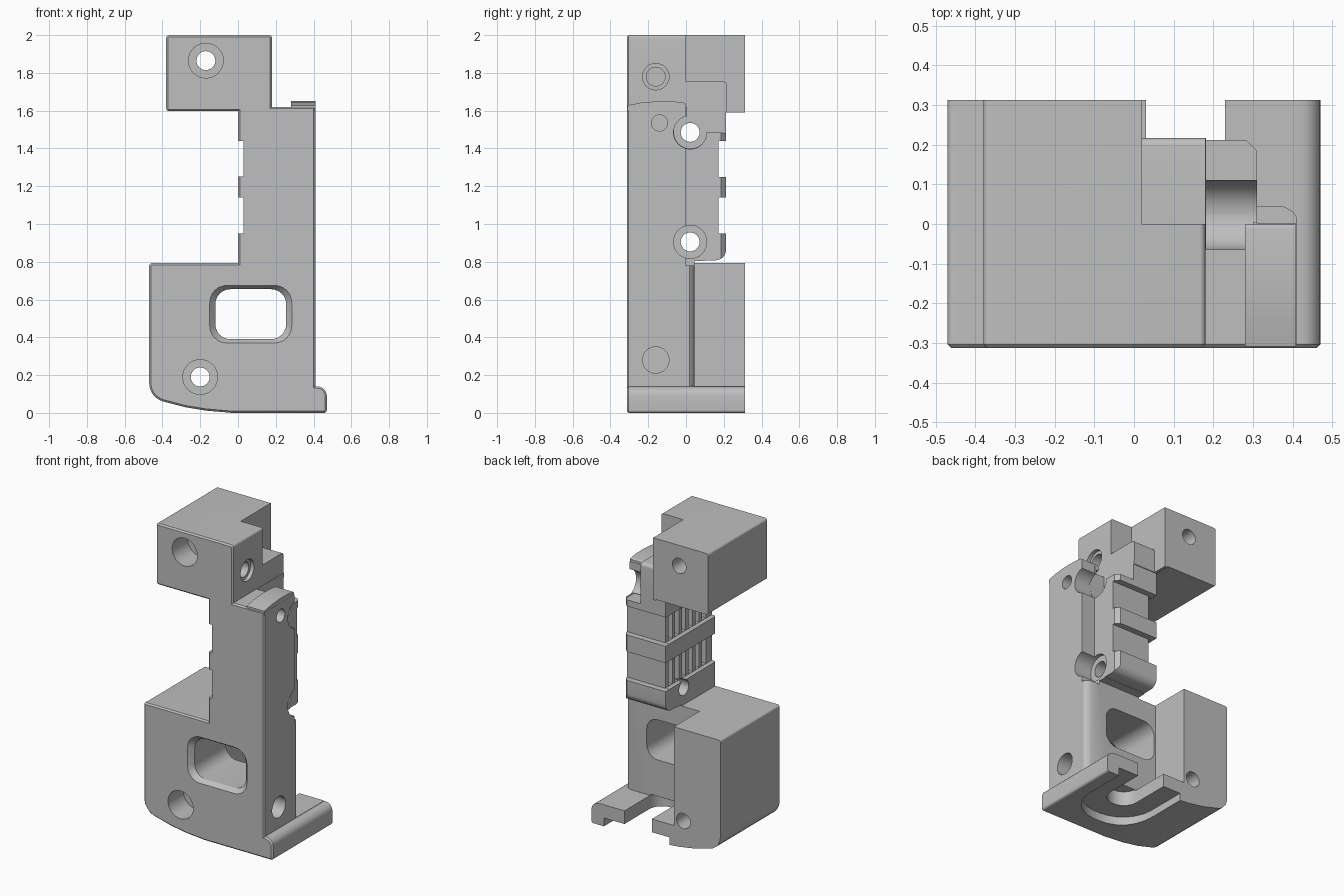
import bpy, bmesh, math
from mathutils import Vector

cube = bpy.data.objects.get("Cube")
if cube:
    bpy.data.objects.remove(cube, do_unlink=True)

grey = bpy.data.materials.new("plain grey")
grey.use_nodes = True
COLOUR = (0.52, 0.52, 0.52, 1)
grey.diffuse_color = COLOUR
grey.node_tree.nodes["Principled BSDF"].inputs["Base Color"].default_value = COLOUR


def fillet(points, steps=6):
    """Outline from (u, v) or (u, v, radius) corners."""
    out = []
    for i, p in enumerate(points):
        c = Vector(p[:2])
        if len(p) < 3:
            out.append(c)
            continue
        a = (Vector(points[i - 1][:2]) - c).normalized()
        b = (Vector(points[(i + 1) % len(points)][:2]) - c).normalized()
        half = a.angle(b) / 2
        reach = p[2] / math.tan(half)
        mid = c + (a + b).normalized() * p[2] / math.sin(half)
        s, e = c + a * reach - mid, c + b * reach - mid
        sweep = s.angle(e)
        for k in range(steps + 1):
            t = k / steps
            out.append(mid + (s * math.sin((1 - t) * sweep) + e * math.sin(t * sweep)) / math.sin(sweep))
    return out


def prism(name, axis, points, lo, hi, front_bevel=0, flare=0):
    """Extrude an outline along an axis; flare widens the low end."""
    outline = fillet(points)
    mid = sum(outline, Vector((0, 0))) / len(outline)

    def place(p, d):
        return {"x": (d, p[0], p[1]), "y": (p[0], d, p[1]), "z": (p[0], p[1], d)}[axis]

    bm = bmesh.new()
    low = [bm.verts.new(place(mid + (p - mid) * (1 + flare), lo)) for p in outline]
    high = [bm.verts.new(place(p, hi)) for p in outline]
    cap = bm.faces.new(low)
    bm.faces.new(high)
    n = len(low)
    for i in range(n):
        j = (i + 1) % n
        bm.faces.new((low[i], low[j], high[j], high[i]))
    bmesh.ops.recalc_face_normals(bm, faces=bm.faces)
    if front_bevel:
        bmesh.ops.bevel(bm, geom=list(cap.edges), offset=front_bevel, segments=1,
                        affect="EDGES", clamp_overlap=True)
    mesh = bpy.data.meshes.new(name)
    bm.to_mesh(mesh)
    bm.free()
    obj = bpy.data.objects.new(name, mesh)
    bpy.context.collection.objects.link(obj)
    mesh.materials.append(grey)
    return obj


def rect(u0, u1, v0, v1, r=0):
    pts = [(u0, v0), (u1, v0), (u1, v1), (u0, v1)]
    return [p + (r,) for p in pts] if r else pts


def box(name, x0, x1, y0, y1, z0, z1):
    return prism(name, "z", rect(x0, x1, y0, y1), z0, z1)


def bore(axis, u, v, r, lo, hi):
    n = 32
    ring = [(u + r * math.cos(k * math.tau / n), v + r * math.sin(k * math.tau / n)) for k in range(n)]
    return prism("bore", axis, ring, lo, hi)


def combine(target, other, how):
    mod = target.modifiers.new("combine", "BOOLEAN")
    mod.operation, mod.solver, mod.object = how, "EXACT", other
    bpy.context.view_layer.objects.active = target
    bpy.ops.object.modifier_apply(modifier=mod.name)
    bpy.data.objects.remove(other, do_unlink=True)
    bm = bmesh.new()
    bm.from_mesh(target.data)
    bmesh.ops.remove_doubles(bm, verts=bm.verts, dist=0.00002)
    bm.to_mesh(target.data)
    bm.free()


# Full-depth silhouette, from which the rear is cut away
FRONT, BACK, OUT = -0.313, 0.313, 0.4
body = prism("bracket_body", "y", [
    (-0.38, 1.597, 0.015), (-0.38, 2, 0.015), (0.18, 2, 0.015), (0.18, 1.62), (0.41, 1.62),
    (0.41, 0.14), (0.47, 0.14, 0.05), (0.47, 0, 0.015), (-0.03, 0), (-0.17, 0.012), (-0.28, 0.03),
    (-0.47, 0.08, 0.1), (-0.47, 0.793, 0.015), (0, 0.793), (0, 1.597)], FRONT, BACK, front_bevel=0.012)

cutters = [
    # Space behind the lower plate, beside the lower block
    prism("lower_space", "z", [(-0.13, 0.045), (0.375, 0.045), (0.4, 0.032), (0.43, -0.012),
                               (0.43, OUT), (-0.13, OUT)], 0.142, 0.803),
    # Right of the column
    box("side_space", 0.31, 0.6, 0.001, OUT, 0.78, 1.7),
    # Behind the column, leaving the grip bands
    prism("column_space", "x", [
        (OUT, 0.7), (OUT, 1.59), (0.212, 1.59), (0.212, 1.44), (0.172, 1.44), (0.172, 1.25),
        (0.212, 1.25), (0.212, 1.14), (0.172, 1.14), (0.172, 0.95), (0.212, 0.95),
        (0.212, 0.808, 0.055), (0.1, 0.808), (0.1, 0.7)], -0.05, 0.6),
    prism("column_corner", "z", [(0.325, 0.17), (0.325, 0.235), (0.26, 0.235)], 0.72, 1.6),
    # Above and behind the neck
    prism("neck_space", "x", [(OUT, 1.5), (OUT, 2.1), (0, 2.1), (0, 1.755), (0.217, 1.755, 0.02),
                              (0.217, 1.5)], 0.02, 0.65),
    # Saddle over the upper cross hole
    prism("saddle", "x", [(-0.064, 1.7), (-0.064, 1.399, 0.086), (0.11, 1.399, 0.086), (0.11, 1.482),
                          (OUT, 1.482), (OUT, 1.7)], 0.182, 0.3),
    box("saddle_side", 0.29, 0.65, 0.004, OUT, 1.484, 1.72),
    # Window with flared front rim
    prism("window", "y", rect(-0.12, 0.255, 0.39, 0.655, 0.08), -0.4, 0.2),
    prism("window_rim", "y", rect(-0.118, 0.253, 0.392, 0.653, 0.078), FRONT - 0.002, FRONT + 0.035, flare=0.18),
    # Stepped slot under the foot
    prism("foot_recess", "z", [(-0.1, -0.18, 0.22), (0.38, -0.18, 0.22), (0.38, OUT), (-0.1, OUT)], -0.1, 0.055),
    prism("foot_slot", "z", [(0.03, -0.04, 0.095), (0.23, -0.04, 0.095), (0.23, 0.45), (0.03, 0.45)], -0.2, 0.15),
    # Blind holes in the right side
    bore("x", -0.16, 1.78, 0.07, 0.155, 0.3),
    bore("x", -0.16, 1.78, 0.05, 0.0, 0.35),
    bore("x", -0.14, 1.535, 0.043, 0.2, 0.6),
    bore("x", -0.16, 0.28, 0.07, 0.3, 0.6),
]
# Counterbored screw holes, front to back
for x, z in ((-0.17, 1.865), (-0.2, 0.19)):
    cutters += [bore("y", x, z, 0.05, -0.5, 0.5), bore("y", x, z, 0.092, -0.45, -0.15)]
# Counterbored cross holes
for z in (1.485, 0.905):
    cutters += [bore("x", 0.022, z, 0.05, -0.3, 0.6), bore("x", 0.022, z, 0.088, 0.285, 0.55)]
# Left grip recesses with upright ribs
for z0, z1 in ((0.95, 1.14), (1.25, 1.44)):
    cutters.append(box("grip", -0.1, 0.03, -0.5, 0.5, z0 + 0.001, z1 - 0.001))
    for k in range(6):
        y = -0.25 + k * 0.07
        cutters.append(box("rib_gap", -0.05, 0.06, y, y + 0.04, z0 + 0.003, z1 - 0.003))
for cutter in cutters:
    combine(body, cutter, "DIFFERENCE")

# Raised crown on the right shoulder
crown = prism("crown", "x", [(FRONT + 0.004, 1.6), (-0.001, 1.6), (-0.001, 1.635), (-0.01, 1.642),
                             (-0.06, 1.648), (-0.15, 1.65), (-0.24, 1.642), (FRONT + 0.004, 1.628)],
              0.28, 0.409)
combine(body, crown, "UNION")

# Crisp edges, smooth bores and fillets
bpy.ops.object.select_all(action="DESELECT")
body.select_set(True)
bpy.context.view_layer.objects.active = body
bpy.ops.object.shade_smooth_by_angle(angle=math.radians(30))
